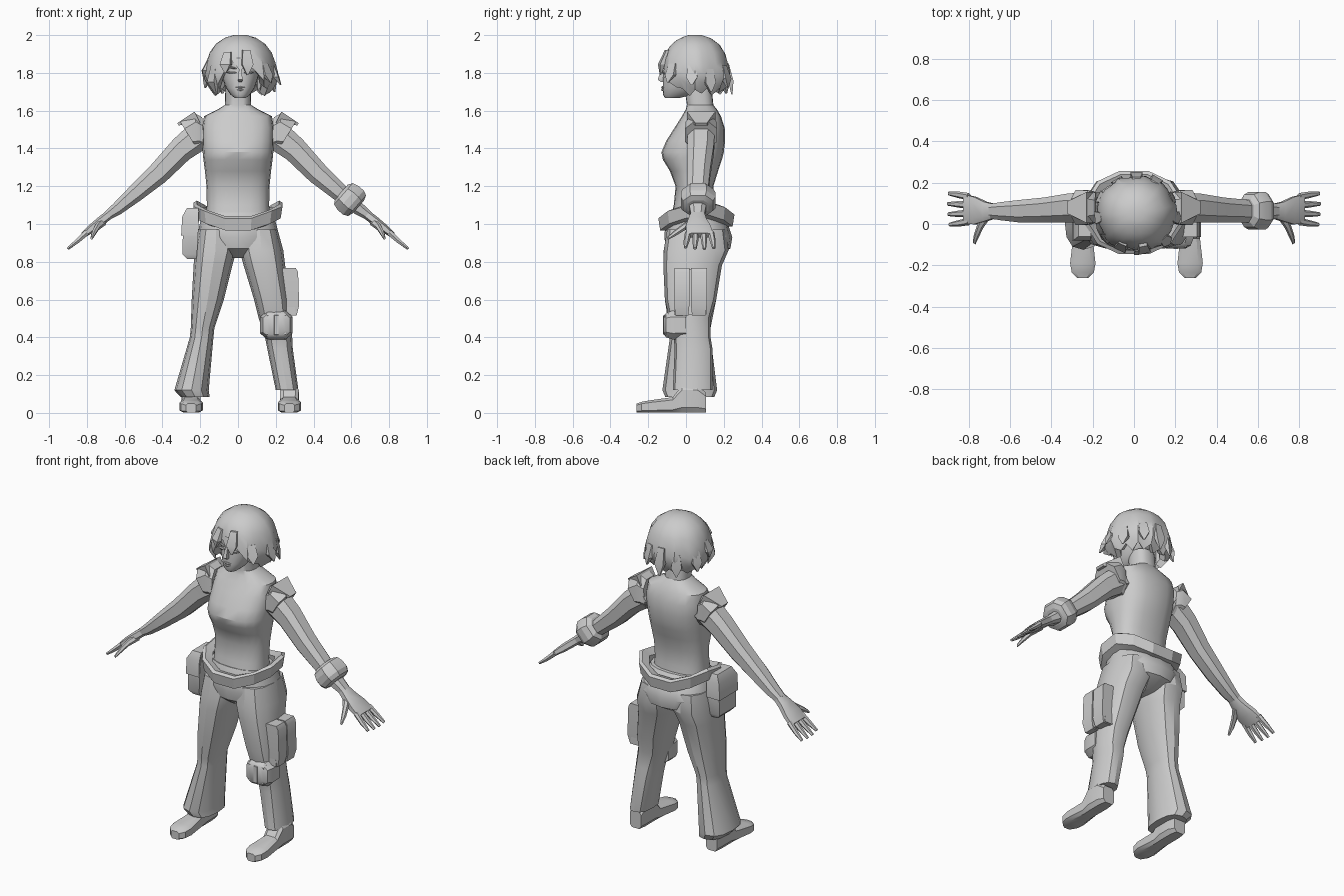
import bpy, bmesh, math, random
from mathutils import Vector as V

random.seed(4)
grey = bpy.data.materials.new("plain_grey")
grey.diffuse_color = (0.6, 0.6, 0.6, 1)


def ring(c, u, v, n=12, p=2.0, turn=0.0):
    """Superellipse section around c with half axes u and v."""
    c, u, v = V(c), V(u), V(v)
    pts = []
    for i in range(n):
        a = 2 * math.pi * (i + turn) / n
        s, k = math.sin(a), math.cos(a)
        pts.append(c + u * math.copysign(abs(k) ** (2 / p), k)
                   + v * math.copysign(abs(s) ** (2 / p), s))
    return pts


def loft(name, rings, closed=False, angle=32):
    """Skin a list of equal rings, capped at both ends or joined in a loop."""
    bm = bmesh.new()
    vs = [[bm.verts.new(p) for p in r] for r in rings]
    n = len(vs[0])
    pairs = list(zip(vs, vs[1:])) + ([(vs[-1], vs[0])] if closed else [])
    for a, b in pairs:
        for i in range(n):
            j = (i + 1) % n
            bm.faces.new((a[i], a[j], b[j], b[i]))
    if not closed:
        bm.faces.new(vs[0])
        bm.faces.new(vs[-1])
    bmesh.ops.recalc_face_normals(bm, faces=bm.faces)
    me = bpy.data.meshes.new(name)
    bm.to_mesh(me)
    bm.free()
    me.materials.append(grey)
    ob = bpy.data.objects.new(name, me)
    bpy.context.collection.objects.link(ob)
    bpy.ops.object.select_all(action='DESELECT')
    ob.select_set(True)
    bpy.context.view_layer.objects.active = ob
    bpy.ops.object.shade_smooth_by_angle(angle=math.radians(angle))
    return ob


def level(name, rows, n=16, p=2.3):
    """Stack of horizontal sections: z, x0, x1, y front, y back."""
    return loft(name, [ring(((a + b) / 2, (f + k) / 2, z), ((b - a) / 2, 0, 0),
                            (0, (k - f) / 2, 0), n, p) for z, a, b, f, k in rows])


def square(c, u, v):
    c, u, v = V(c), V(u), V(v)
    return [c + u + v, c - u + v, c - u - v, c + u - v]


# Torso and neck
level("torso", [(z, -h, h, f, b) for z, h, f, b in (
    (1.0, .17, -.09, .16), (1.1, .165, -.065, .14), (1.2, .167, -.055, .145),
    (1.28, .175, -.085, .17), (1.34, .183, -.122, .19), (1.38, .187, -.13, .2),
    (1.44, .19, -.105, .207), (1.51, .19, -.06, .205), (1.57, .18, -.022, .185),
    (1.605, .11, -.002, .165), (1.63, .07, .005, .145), (1.73, .066, -.01, .135))], 20, 2.5)

# Hips and trouser legs, one flared and one straight
level("hips", [(1.06, -.185, .185, -.08, .17), (.99, -.205, .205, -.11, .225),
               (.93, -.215, .22, -.115, .245), (.87, -.17, .18, -.105, .235),
               (.82, -.06, .06, -.04, .15)], 16, 2.3)
level("flared_leg", [(.97, -.21, -.02, -.1, .21), (.86, -.23, -.008, -.118, .225),
                     (.78, -.235, -.03, -.12, .19), (.6, -.245, -.075, -.112, .16),
                     (.45, -.25, -.125, -.09, .13), (.40, -.255, -.13, -.085, .13),
                     (.12, -.337, -.155, -.125, .165), (.085, -.305, -.15, -.11, .15)], 12, 2.5)
level("straight_leg", [(.97, .02, .21, -.1, .21), (.86, .008, .24, -.118, .225),
                       (.78, .03, .25, -.12, .19), (.6, .085, .272, -.112, .16),
                       (.5, .11, .277, -.09, .13), (.4, .143, .287, -.065, .13),
                       (.34, .155, .29, -.06, .14), (.12, .2, .32, -.07, .14)], 12, 2.5)

# Feet, as sections from heel to toe: y, half width, top
for side, cx in (("left", -.248), ("right", .272)):
    loft(side + "_shoe", [ring((cx, y, t / 2), (w, 0, 0), (0, 0, t / 2), 8, 4, .5)
                          for y, w, t in ((.105, .04, .11), (.06, .052, .15), (-.02, .052, .15),
                                          (-.07, .05, .085), (-.19, .064, .068), (-.235, .056, .06),
                                          (-.262, .028, .05))])

# Belt, a wide band that dips at the front and the back
def belt_ring(grow, dz):
    out = []
    for x, y, _ in ring((0, .055, 0), (.225 + grow, 0, 0), (0, .19 + grow, 0), 12, 2.2, .5):
        s = min(1, abs(x) / .22)
        out.append(V((x, y, (.995 if y < .05 else 1.015) + .07 * s ** 2 + dz)))
    return out

loft("belt", [belt_ring(.0, .04), belt_ring(.018, .028), belt_ring(.008, -.035),
              belt_ring(-.03, -.035), belt_ring(-.04, .03)], closed=True, angle=20)

# Hip pouch with flap
loft("hip_pouch", [square((x, .01, z), (w, 0, 0), (0, d, 0)) for x, z, w, d in (
    (-.24, 1.07, .035, .07), (-.25, 1.0, .042, .085), (-.255, .84, .038, .08),
    (-.245, .815, .025, .065))])
loft("pouch_flap", [square((x, .01, z), (w, 0, 0), (0, d, 0)) for x, z, w, d in (
    (-.24, 1.085, .03, .07), (-.252, 1.04, .043, .09), (-.256, .94, .045, .09))])

# Twin thigh pouch
for name, cy, dy in (("front", -.022, .04), ("rear", .068, .042)):
    loft(name + "_thigh_pouch", [square((x, cy, z), (w, 0, 0), (0, d, 0)) for x, z, w, d in (
        (.265, .768, .04, dy), (.278, .745, .04, dy), (.288, .57, .036, dy),
        (.284, .515, .026, dy * .85))])
loft("pouch_back_plate", [square((x, .024, z), (.03, 0, 0), (0, .085, 0))
                          for x, z in ((.25, .76), (.275, .52))])

# Knee pad with raised ribs
loft("knee_pad", [ring((.203, y, .465), (w, 0, 0), (0, 0, h), 8, 3.2, .5) for y, w, h in (
    (.0, .088, .075), (-.07, .09, .08), (-.105, .075, .068), (-.118, .05, .052))])
for i in (-1, 0, 1):
    loft("knee_rib", [square((.203 + i * .04, y, .465), (w, 0, 0), (0, 0, h)) for y, w, h in (
        (-.09, .015, .062), (-.121 + .008 * abs(i), .011, .05))])

# Arms, sleeve caps and hands on both sides
for side, s in (("left", -1), ("right", 1)):
    def arm_ring(x, y, z, h, d, n=8, p=2.6):
        return ring((s * x, y, z), (s * .62 * h, 0, .78 * h), (0, d, 0), n, p, .5)
    loft(side + "_arm", [arm_ring(*r) for r in (
        (.19, .08, 1.48, .085, .078), (.3, .078, 1.395, .072, .074), (.42, .068, 1.27, .063, .064),
        (.54, .062, 1.165, .05, .058), (.64, .062, 1.08, .036, .046), (.69, .062, 1.045, .026, .038))])
    loft(side + "_sleeve_cap", [ring((s * x, .08, z), (s * ux, 0, uz), (0, d, 0), 8, 2.6, .5)
                                for x, z, ux, uz, d in (
        (.182, 1.475, .008, .095, .075), (.215, 1.49, .018, .105, .088),
        (.262, 1.47, .045, .072, .09))], angle=20)
    loft(side + "_shoulder_point", [square(c, u, v) for c, u, v in (
        ((s * .215, .08, 1.565), (s * .015, 0, .03), (0, .075, 0)),
        ((s * .318, .08, 1.528), (s * .004, 0, .006), (0, .03, 0)))])
    loft(side + "_palm", [arm_ring(*r, 8, 3) for r in (
        (.675, .062, 1.055, .026, .036), (.72, .06, 1.02, .026, .05),
        (.77, .065, .98, .024, .07), (.82, .072, .94, .016, .075))])
    # Fingers fan out slightly
    for k, reach in enumerate((.9, .985, 1.0, .95)):
        y = .012 + .04 * k
        tip = .82 + .082 * reach
        loft(side + "_finger", [arm_ring(x, yy, z, h, w, 6, 2) for x, yy, z, h, w in (
            (.80, y, .955, .017, .018), (.85, y + (y - .07) * .15, .91, .014, .016),
            (tip, y + (y - .07) * .25, .94 - (tip - .82) * .87, .008, .009))])
    loft(side + "_thumb", [ring((s * x, y, z), (s * .7 * h, .5 * h, 0), (0, 0, h), 6)
                           for x, y, z, h in (
        (.71, .045, 1.015, .024), (.745, -.01, .985, .02), (.765, -.06, .95, .016),
        (.775, -.095, .925, .009))])

# Bracer on one forearm
d = V((.75, 0, -.66))
loft("bracer", [ring(V((.592, .064, 1.13)) + d * t, (.66 * h, 0, .75 * h), (0, w, 0), 8, 2.4, .5)
                for t, h, w in ((-.06, .055, .06), (-.045, .08, .085), (-.012, .09, .098),
                                (.025, .09, .098), (.05, .078, .085), (.06, .05, .06))], angle=20)

# Head
level("head", [(z, .012 - h, .012 + h, f, b) for z, h, f, b in (
    (1.668, .03, -.112, -.03), (1.685, .052, -.122, .04), (1.72, .076, -.122, .09),
    (1.77, .094, -.122, .14), (1.81, .1, -.118, .16), (1.88, .1, -.115, .16),
    (1.94, .07, -.06, .12))], 20, 2.2)
# Nose, lips, eyes and brows
loft("nose", [square((.012, y, z), (w, 0, 0), (0, .012, 0)) for y, z, w in (
    (-.118, 1.82, .007), (-.134, 1.775, .011), (-.138, 1.764, .013), (-.122, 1.753, .009))])
for name, z, w, y in (("upper_lip", 1.723, .026, -.122), ("lower_lip", 1.71, .02, -.122)):
    loft(name, [ring((.012 + x * w, y + .005 * x * x, z), (0, .009 * (1.1 - abs(x)), 0),
                     (0, 0, .007 * (1.1 - abs(x))), 6) for x in (-1, -.4, 0, .4, 1)])
for s in (-1, 1):
    for name, z, h, tilt in (("eye", 1.802, .009, .0), ("brow", 1.823, .006, .01)):
        loft(name, [ring((.012 + s * x, -.122 + (x - .02) * .3, z + tilt * (x - .02) / .05),
                         (0, .007, 0), (0, 0, h * f), 6)
                    for x, f in ((.02, .3), (.034, 1), (.052, 1), (.07, .2))])

# Bobbed hair: a dome whose jagged hem is high over the face and low behind
profile = ((2.0, .035), (1.985, .085), (1.95, .135), (1.9, .168), (1.85, .182),
           (1.8, .194), (1.76, .193), (1.71, .16), (1.66, .13))


def hair_radius(z):
    for (z0, r0), (z1, r1) in zip(profile, profile[1:]):
        if z >= z1:
            return r0 + (r1 - r0) * (z0 - z) / (z0 - z1)
    return profile[-1][1]


cols = 28
hem, puff = [], []
for i in range(cols):
    a = abs(i if i <= cols / 2 else i - cols) * 360 / cols
    base = 1.832 if a < 32 else 1.735 if a < 60 else 1.70
    hem.append(base + (.016 if i % 2 else -.016) + random.uniform(-.01, .01))
    puff.append(random.uniform(-.012, .012))


def hair_ring(f, shrink=1.0, lift=0.0):
    pts = []
    for i in range(cols):
        a = 2 * math.pi * i / cols
        z = 2.0 - (2.0 - hem[i]) * f
        r = (hair_radius(z) + puff[i] * f) * shrink
        pts.append(V((.012 + r * math.sin(a), .048 - .97 * r * math.cos(a), z + lift)))
    return pts


loft("hair", [hair_ring(f) for f in (0, .05, .16, .32, .5, .66, .82, 1)]
     + [hair_ring(1, .8, .02), hair_ring(.7, .6), hair_ring(.5, .3)], angle=28)
# Loose locks: angle from the face, root height, tip height, tip reach
for a, z0, z1, r1 in ((48, 1.83, 1.75, .215), (85, 1.82, 1.735, .215), (115, 1.8, 1.7, .2),
                      (150, 1.82, 1.72, .2), (180, 1.83, 1.685, .195), (210, 1.8, 1.69, .19),
                      (245, 1.82, 1.72, .205), (275, 1.85, 1.775, .195), (308, 1.82, 1.685, .16),
                      (335, 1.89, 1.8, .185), (12, 1.9, 1.79, .187)):
    a = math.radians(a)
    out, side = V((math.sin(a), -math.cos(a), 0)), V((math.cos(a), math.sin(a), 0))
    at = V((.012, .048, 0))
    mid = (z0 + z1) / 2
    loft("hair_lock", [square(at + out * r + V((0, 0, z)), side * w, out * t) for r, z, w, t in (
        (hair_radius(z0) - .02, z0 + .02, .02, .012), (hair_radius(mid) - .002, mid, .03, .014),
        (r1, z1, .004, .003))])
